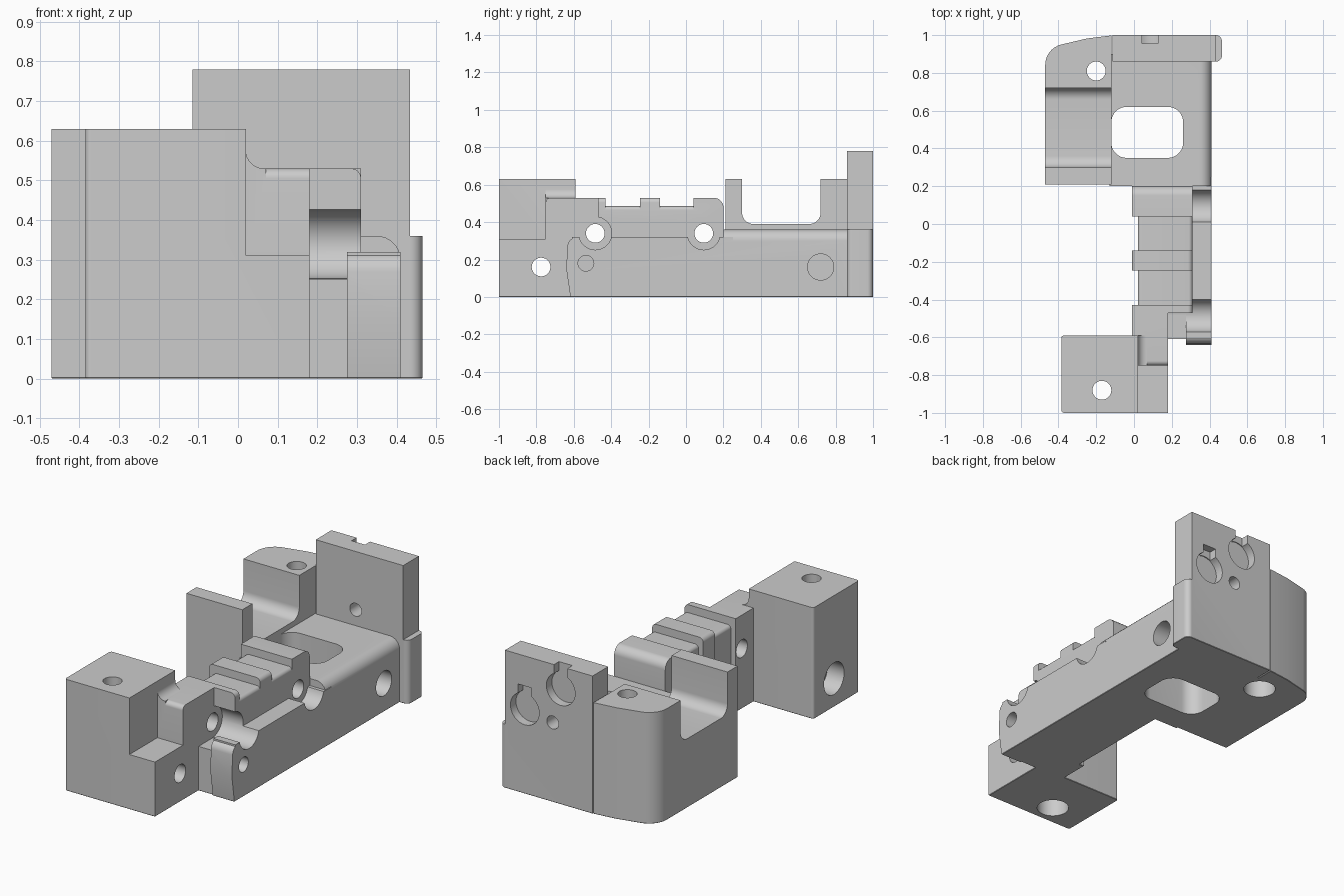
import bpy, bmesh, math
from mathutils import Vector

cube = bpy.data.objects.get("Cube")
if cube:
    bpy.data.objects.remove(cube, do_unlink=True)

grey = bpy.data.materials.new("plain_grey")
grey.use_nodes = True
grey.diffuse_color = (0.6, 0.6, 0.6, 1)
grey.node_tree.nodes["Principled BSDF"].inputs["Base Color"].default_value = grey.diffuse_color


def round_corners(points, radius, steps=7):
    """Replace each corner of a profile by an arc; radius is one value or a rule giving one per corner."""
    result = []
    for i, corner in enumerate(points):
        r = radius(corner) if callable(radius) else radius
        if not r:
            result.append(corner)
            continue
        u = (points[i - 1] - corner).normalized()
        v = (points[(i + 1) % len(points)] - corner).normalized()
        half = u.angle(v) / 2
        centre = corner + (u + v).normalized() * r / math.sin(half)
        reach = r / math.tan(half)
        start, end = corner + u * reach - centre, corner + v * reach - centre
        result += [centre + start.lerp(end, k / steps).normalized() * r for k in range(steps + 1)]
    return result


def prism(name, axis, low, high, points, radius=0):
    """Extrude a profile along an axis; the profile uses the other two axes in order."""
    def place(p, depth):
        return Vector({"x": (depth, *p), "y": (p[0], depth, p[1]), "z": (*p, depth)}[axis])

    bm = bmesh.new()
    profile = round_corners([Vector(p) for p in points], radius)
    face = bm.faces.new([bm.verts.new(place(p, low)) for p in profile])
    moved = bmesh.ops.extrude_face_region(bm, geom=[face])["geom"]
    bmesh.ops.translate(bm, vec=place((0, 0), high - low),
                        verts=[g for g in moved if isinstance(g, bmesh.types.BMVert)])
    bmesh.ops.recalc_face_normals(bm, faces=bm.faces)
    mesh = bpy.data.meshes.new(name)
    bm.to_mesh(mesh)
    bm.free()
    mesh.materials.append(grey)
    obj = bpy.data.objects.new(name, mesh)
    bpy.context.collection.objects.link(obj)
    return obj


def rect(a, b, c, d):
    return [(a, c), (b, c), (b, d), (a, d)]


def circle(a, b, r, sides=32):
    turns = [math.tau * i / sides for i in range(sides)]
    return [(a + r * math.cos(t), b + r * math.sin(t)) for t in turns]


def combine(operation, *shape):
    """Join a prism to the body, or cut it away."""
    other = prism(*shape)
    mod = body.modifiers.new("join", "BOOLEAN")
    mod.operation, mod.solver, mod.object = operation, "EXACT", other
    bpy.context.view_layer.objects.active = body
    bpy.ops.object.modifier_apply(modifier=mod.name)
    bpy.data.objects.remove(other, do_unlink=True)


def add(*shape):
    combine("UNION", *shape)


def cut(*shape):
    combine("DIFFERENCE", "cutter", *shape)


LEFT, WING, BLOCK = 0.41, -0.47, -0.385     # outer faces across the model
FLOOR, DECK, RIDGE, TALL = 0.36, 0.485, 0.53, 0.63     # top levels
EDGE = -0.12     # inner face of the wing
STEP = 0.18      # outer face of the step


def at(level, r):
    """Rule: round only the corners lying on one level."""
    return lambda p: r if abs(p[1] - level) < 0.001 else 0


# Floor at the back, rounded along its outer top edge
body = prism("bracket_body", "y", 0.2, 0.9, rect(EDGE - 0.01, LEFT, 0, FLOOR),
             lambda p: 0.06 if p.x > 0 and p.y > 0 else 0)

# Side wing with a rounded back corner
add("wing", "x", WING, EDGE, rect(0.21, 0.78, 0, TALL))
add("back_corner", "z", 0, TALL,
    [(WING, 0.72), (EDGE, 0.72), (EDGE, 0.998), (-0.25, 0.982), (WING, 0.93)],
    lambda p: 0.11 if p.x < -0.4 and p.y > 0.9 else 0)

# Back plate and its lower lip
add("back_plate", "z", 0, 0.78, rect(-0.115, 0.433, 0.86, 1))
add("back_lip", "z", 0, FLOOR, rect(0.3, 0.465, 0.86, 1), lambda p: 0.03 if p.x > LEFT else 0)

# Central beam, side rail and rail end
add("beam", "y", -0.47, 0.23, rect(0.02, 0.31, 0, FLOOR))
add("beam_deck", "y", -0.47, 0.1, rect(0.02, 0.31, 0.3, DECK), at(DECK, 0.02))
add("rail", "x", 0.15, LEFT, rect(-0.61, 0.25, 0, 0.32))
add("rail_end", "x", 0.275, LEFT, [(-0.5, 0), (-0.618, 0), (-0.64, 0.15), (-0.632, 0.318), (-0.5, 0.318)],
    lambda p: 0.05 if p.x < -0.63 and p.y > 0.2 else 0)

# Post, step and front block
add("post", "z", 0, RIDGE, rect(-0.01, STEP, -0.62, -0.43))
add("high_step", "x", 0, STEP, rect(-0.75, -0.5, 0, RIDGE),
    lambda p: 0.025 if p.x < -0.7 and p.y > 0.5 else 0)
add("low_step", "x", 0, STEP, rect(-1, -0.7, 0, 0.31))
add("front_block", "z", 0, TALL, rect(BLOCK, 0.02, -1, -0.59),
    lambda p: 0.015 if p.x < 0 else 0)
# Cove where the step meets the front block
add("block_cove", "y", -0.75, -0.59,
    [(0, 0.5), (0.07, 0.5), (0.07, RIDGE), (0.02, RIDGE), (0.02, 0.6), (0, 0.6)],
    lambda p: 0.045 if 0.01 < p.x < 0.03 and p.y < 0.55 else 0)

# Cross ridges on the beam, the last one sloping down to the floor
for y, width in ((-0.47, 0.04), (-0.245, 0.105)):
    add("ridge", "y", y, y + width, rect(-0.01, 0.31, 0.32, RIDGE), at(RIDGE, 0.025))
add("end_ridge", "x", -0.01, 0.31, rect(0.04, 0.2, 0.3, RIDGE),
    lambda p: 0.05 if p.x > 0.1 and p.y > 0.5 else 0)

# Small chamfer around the underside
bm = bmesh.new()
bm.from_mesh(body.data)
bmesh.ops.remove_doubles(bm, verts=bm.verts, dist=0.0005)
bmesh.ops.dissolve_limit(bm, angle_limit=0.01, verts=bm.verts, edges=bm.edges)
rim = [e for e in bm.edges if all(abs(v.co.z) < 0.001 for v in e.verts)
       and len(e.link_faces) == 2 and e.calc_face_angle() > 1]
bmesh.ops.bevel(bm, geom=rim, offset=0.012, segments=1, affect="EDGES", clamp_overlap=True)
bm.to_mesh(body.data)
bm.free()

# Saddle in the wing and rounded window through the floor
cut("x", -0.6, -0.117, rect(0.3, 0.72, 0.39, 0.9), 0.06)
cut("z", -0.1, 0.5, rect(EDGE, 0.26, 0.35, 0.62), 0.08)
# Slot behind the rail end
cut("x", STEP, 0.275, rect(-0.7, -0.48, 0.25, 0.43))

# Vertical mounting holes with counterbores below
for x, y in ((-0.2, 0.81), (-0.17, -0.88)):
    for top, r in ((0.8, 0.05), (0.1, 0.085)):
        cut("z", -0.1, top, circle(x, y, r))

# Cross hole in the front block and blind holes in the side
for low, high, y, z, r in ((-0.5, 0.3, -0.775, 0.16, 0.05), (-0.5, -0.28, -0.775, 0.16, 0.09),
                           (0.32, 0.5, -0.535, 0.18, 0.042), (0.3, 0.5, 0.72, 0.16, 0.07)):
    cut("x", low, high, circle(y, z, r))

# Screw holes across the beam with wide seats
for y, seat in ((-0.485, STEP), (0.095, 0.31)):
    for low, r in ((-0.1, 0.05), (seat, 0.088)):
        cut("x", low, 0.5, circle(y, 0.34, r))

# Sockets, keyways and pin hole in the back plate
for x, z, key_top in ((0.085, 0.65, 0.9), (0.31, 0.48, 0.61)):
    cut("y", 0.95, 1.1, circle(x, z, 0.09))
    cut("y", 0.955, 1.1, rect(x - 0.042, x + 0.042, z, key_top))
cut("y", 0.8, 1.1, circle(0.135, 0.45, 0.037))

bpy.ops.object.select_all(action="DESELECT")
body.select_set(True)
bpy.context.view_layer.objects.active = body
bpy.ops.object.shade_smooth_by_angle(angle=math.radians(30))
